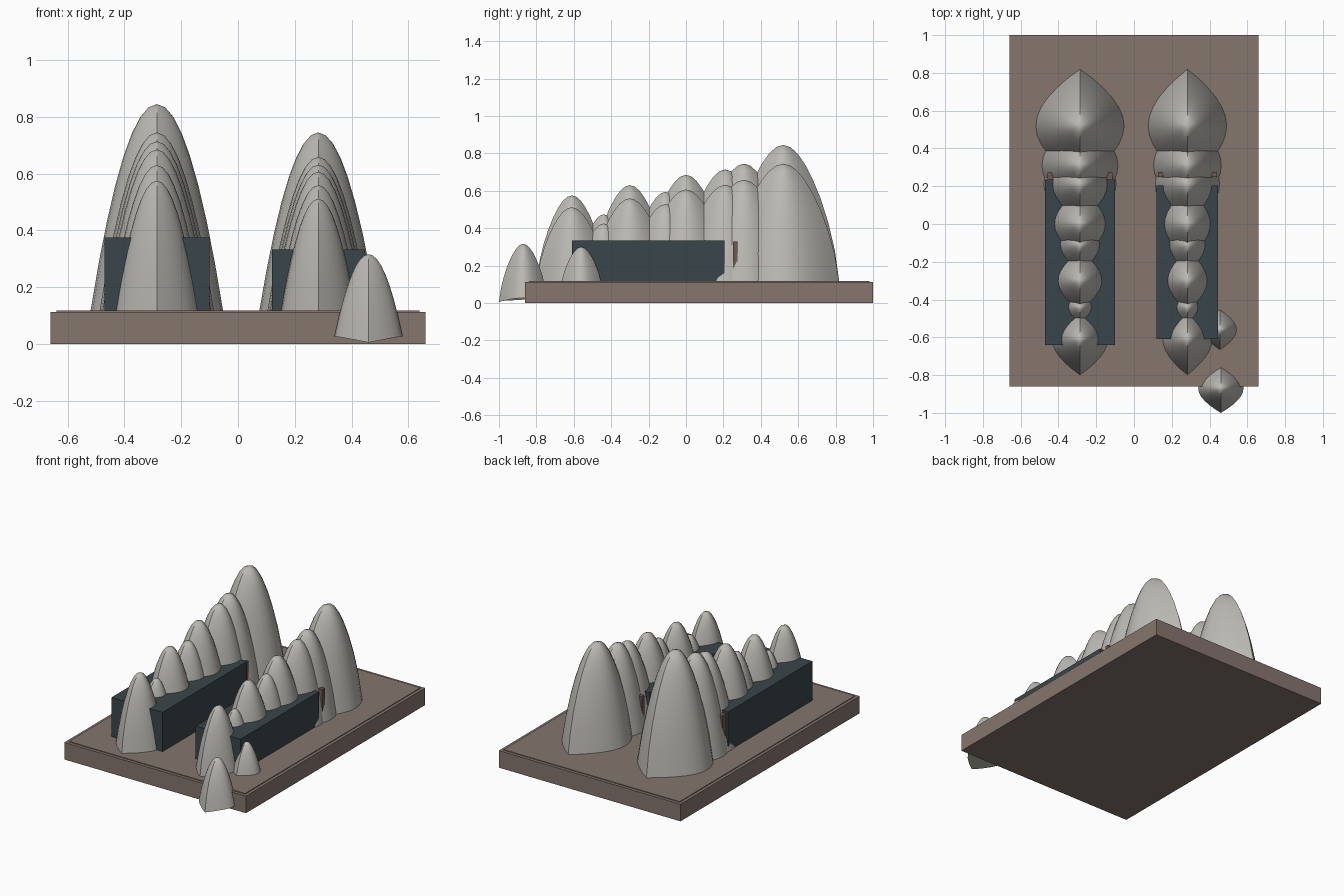
import bpy, bmesh, math

if "Cube" in bpy.data.objects:
    bpy.data.objects.remove(bpy.data.objects["Cube"])


def material(name, rgb):
    m = bpy.data.materials.new(name)
    m.diffuse_color = (*rgb, 1)
    m.use_nodes = True
    m.node_tree.nodes["Principled BSDF"].inputs["Base Color"].default_value = m.diffuse_color
    return m


STONE = material("pale_stone", (0.50, 0.49, 0.455))
EARTH = material("brown_earth", (0.235, 0.18, 0.155))
SLATE = material("dark_slate", (0.042, 0.061, 0.07))
WOOD = material("dark_wood", (0.16, 0.10, 0.08))


def finish(name, bm, mat, smooth=False):
    bmesh.ops.recalc_face_normals(bm, faces=bm.faces)
    me = bpy.data.meshes.new(name)
    bm.to_mesh(me)
    bm.free()
    me.materials.append(mat)
    ob = bpy.data.objects.new(name, me)
    bpy.context.collection.objects.link(ob)
    if smooth:
        bpy.ops.object.select_all(action='DESELECT')
        ob.select_set(True)
        bpy.context.view_layer.objects.active = ob
        bpy.ops.object.shade_smooth_by_angle(angle=math.radians(35))
    return ob


def box(name, x0, x1, y0, y1, z0, z1, mat):
    bm = bmesh.new()
    bmesh.ops.create_cube(bm, size=1)
    for v in bm.verts:
        v.co = ((x0 + x1) / 2 + v.co.x * (x1 - x0),
                (y0 + y1) / 2 + v.co.y * (y1 - y0),
                (z0 + z1) / 2 + v.co.z * (z1 - z0))
    return finish(name, bm, mat)


def mound(name, x, y, base, top, rx, ry, dip=0.0):
    """Parabolic mound with a lens-shaped plan, pointed at front and back."""
    bm = bmesh.new()
    sides, levels = 24, 8
    rings = []
    for k in range(levels):
        s = 1 - k / levels            # radius fraction
        h = 1 - s * s                 # height fraction
        sy = s * (1 + 0.27 * h * (1 - h))
        ring = []
        for i in range(sides):
            u = 4 * i / sides         # go round: front tip -> back tip -> front tip
            t = u - 1 if u <= 2 else 3 - u
            sign = 1 if u <= 2 else -1
            w = max(0.0, math.cos(math.pi * t / 2)) ** 0.92
            z = base + h * (top - base) - dip * t * t * (1 - h)
            ring.append(bm.verts.new((x + sign * rx * s * w, y + ry * sy * t, z)))
        rings.append(ring)
    tip = bm.verts.new((x, y, top))
    for a, b in zip(rings, rings[1:]):
        for i in range(sides):
            j = (i + 1) % sides
            bm.faces.new((a[i], a[j], b[j], b[i]))
    for i in range(sides):
        bm.faces.new((rings[-1][i], rings[-1][(i + 1) % sides], tip))
    bm.faces.new(rings[0])
    return finish(name, bm, STONE, True)


# Ground slab with thin inset top plate
box("ground_slab", -0.66, 0.66, -0.86, 1.0, 0, 0.112, EARTH)
box("ground_top_plate", -0.64, 0.64, -0.84, 0.98, 0.111, 0.117, EARTH)

# Two rows of mounds: (y, height above slab)
FLOOR = 0.114
row = [(0.52, 0.731), (0.31, 0.631), (0.21, 0.60), (0.0, 0.571),
       (-0.11, 0.48), (-0.30, 0.516), (-0.44, 0.36), (-0.61, 0.461)]
for side, x, kz, kx in (("left", -0.286, 1.0, 1.0), ("right", 0.283, 0.863, 0.89)):
    for n, (y, h) in enumerate(row, 1):
        mound(f"{side}_mound_{n}", x, y, FLOOR, FLOOR + h * kz,
              0.32 * h * kx, 0.41 * h)

# Dark blocks the rows grow through
box("left_block", -0.47, -0.10, -0.64, 0.235, 0.112, 0.375, SLATE)
box("right_block", 0.12, 0.445, -0.61, 0.205, 0.112, 0.333, SLATE)

# Wooden end boards, mostly buried in the mounds
box("left_end_board", -0.457, -0.113, 0.235, 0.272, 0.112, 0.36, WOOD)
box("right_end_board", 0.127, 0.439, 0.25, 0.275, 0.112, 0.33, WOOD)

# Two small loose mounds at the front right corner
mound("corner_mound", 0.46, -0.87, 0.027, 0.316, 0.12, 0.13, 0.022)
mound("small_mound", 0.455, -0.56, 0.06, 0.30, 0.10, 0.115)
